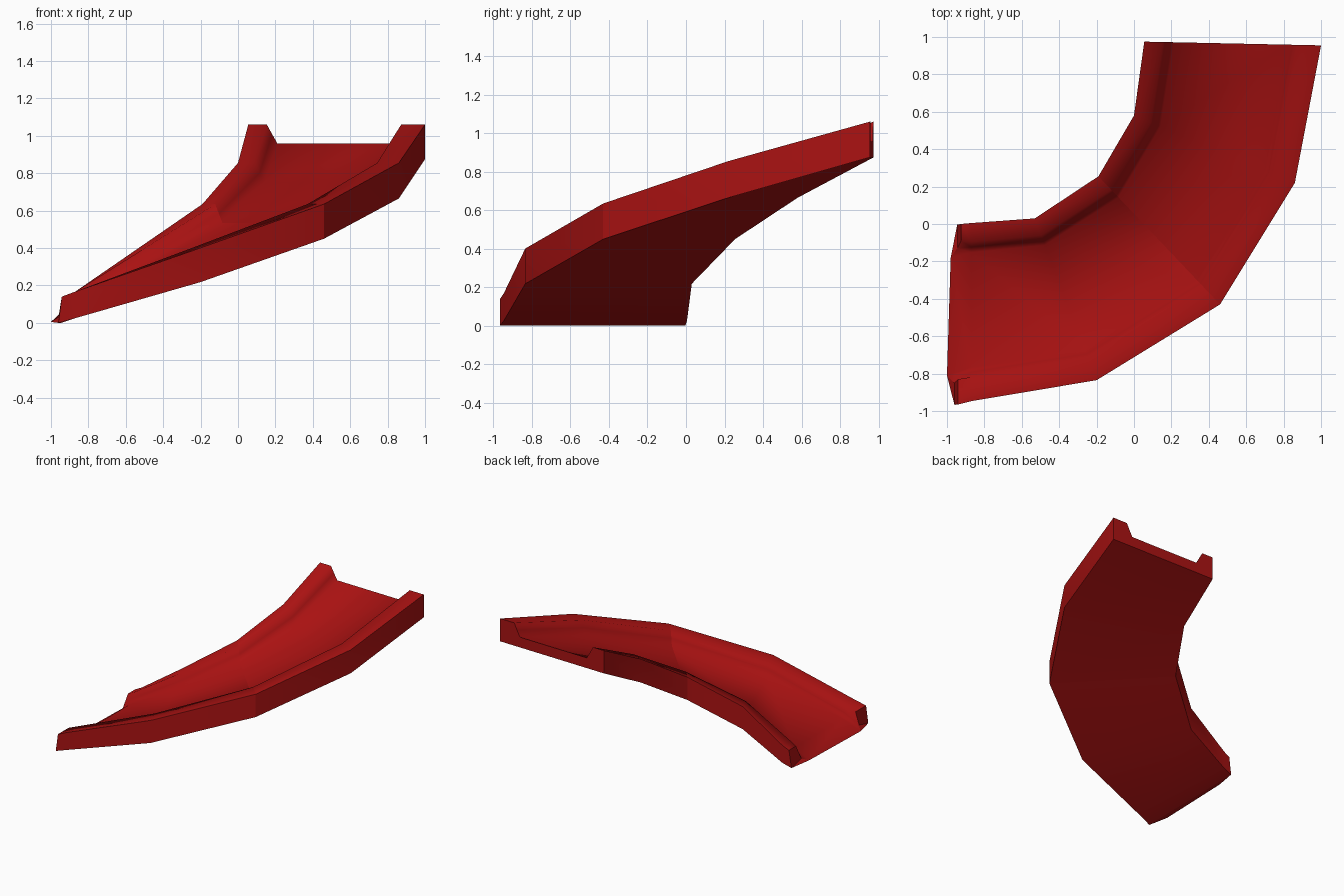
import bpy, bmesh
from mathutils import Vector

cube = bpy.data.objects.get("Cube")
if cube:
    bpy.data.objects.remove(cube, do_unlink=True)

# Red plastic
red = bpy.data.materials.new("red_plastic")
red.use_nodes = True
colour = (0.4, 0.006, 0.006, 1)
red.diffuse_color = colour
red.node_tree.nodes["Principled BSDF"].inputs["Base Color"].default_value = colour

# Plan of the bend: inner edge, outer edge, underside height, wall height
stations = [
    ((-0.87, 0.005), (-0.87, -0.947), 0.025, 0.142),
    ((-0.53, 0.03), (-0.20, -0.835), 0.218, 0.183),
    ((-0.19, 0.255), (0.46, -0.43), 0.45, 0.185),
    ((0.0, 0.58), (0.86, 0.22), 0.665, 0.19),
    ((0.055, 0.975), (1.0, 0.955), 0.875, 0.185),
]
# Channel section: fraction across, fraction of wall height
section = [(0, 0), (0, 1), (0.105, 1), (0.135, 0.72), (0.165, 0.45),
           (0.81, 0.45), (0.838, 0.72), (0.865, 1), (1, 1), (1, 0)]

bm = bmesh.new()

# Lower mouth: walls stop short and the floor runs on as a thin lip
mouth = [(-0.945, -0.003, 0), (-0.925, 0, 0.14), (-0.925, -0.09, 0.14),
         (-0.945, -0.13, 0.03), (-0.98, -0.18, 0.005),
         (-1.0, -0.81, 0.005), (-0.96, -0.85, 0.03),
         (-0.942, -0.83, 0.14), (-0.942, -0.965, 0.14), (-0.96, -0.967, 0)]
rings = [[bm.verts.new(p) for p in mouth]]
for inner, outer, low, height in stations:
    a, b = Vector(inner), Vector(outer)
    rings.append([bm.verts.new((*a.lerp(b, u), low + height * v)) for u, v in section])

# Skin along the bend
count = len(section)
for r0, r1 in zip(rings, rings[1:]):
    for i in range(count):
        j = (i + 1) % count
        bm.faces.new((r0[i], r0[j], r1[j], r1[i]))

# Closed ends
m = rings[0]
for ids in ((0, 1, 2, 3), (6, 7, 8, 9), (0, 3, 4), (5, 6, 9), (0, 4, 5, 9)):
    bm.faces.new([m[i] for i in ids])
bm.faces.new(rings[-1])
bmesh.ops.recalc_face_normals(bm, faces=bm.faces[:])

# Smooth trough, crisp outer edges, ends and middle joint
for f in bm.faces:
    f.smooth = True
hard_columns = (0, 1, count - 2, count - 1)
hard = {r[i] for r in rings for i in hard_columns}
ring_of = {v: k for k, r in enumerate(rings) for v in r}
column_of = {v: i for r in rings for i, v in enumerate(r)}
for e in bm.edges:
    v, w = e.verts
    along = ring_of[v] != ring_of[w] and v in hard and column_of[v] == column_of[w]
    joint = ring_of[v] == ring_of[w] and ring_of[v] in (0, 3, len(rings) - 1)
    if along or joint:
        e.smooth = False

mesh = bpy.data.meshes.new("slide_chute")
bm.to_mesh(mesh)
bm.free()
mesh.materials.append(red)
chute = bpy.data.objects.new("slide_chute", mesh)
bpy.context.collection.objects.link(chute)
